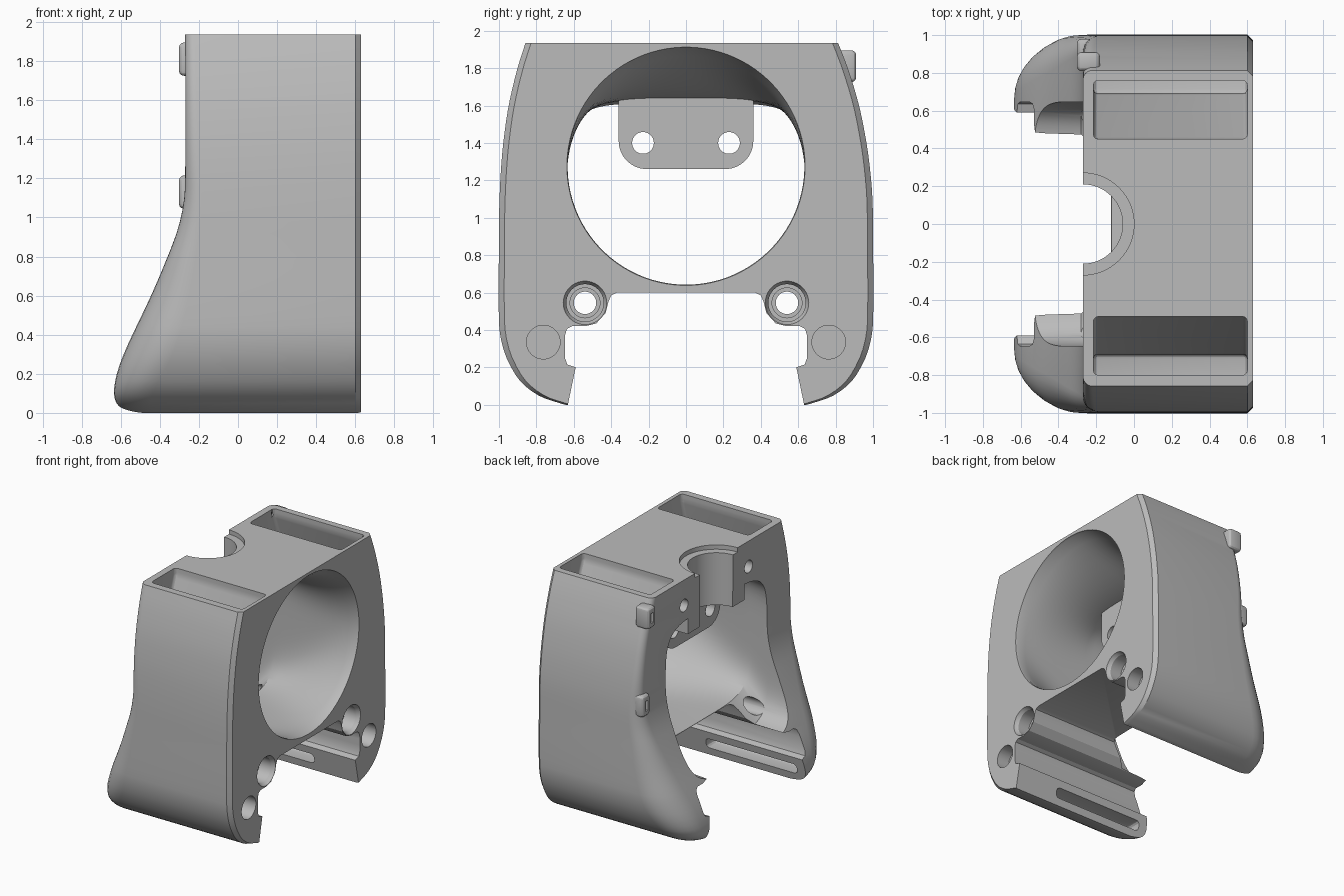
import bpy, bmesh, math
from mathutils import Vector

if "Cube" in bpy.data.objects:
    bpy.data.objects.remove(bpy.data.objects["Cube"])

grey = bpy.data.materials.new("plain grey")
grey.use_nodes = True
grey.diffuse_color = (0.5, 0.5, 0.5, 1)
grey.node_tree.nodes["Principled BSDF"].inputs["Base Color"].default_value = (0.5, 0.5, 0.5, 1)


def finish(name, bm):
    bmesh.ops.recalc_face_normals(bm, faces=bm.faces)
    mesh = bpy.data.meshes.new(name)
    bm.to_mesh(mesh)
    bm.free()
    mesh.materials.append(grey)
    ob = bpy.data.objects.new(name, mesh)
    bpy.context.collection.objects.link(ob)
    return ob


def loft(name, rings):
    """Skin matching closed rings and cap both ends."""
    bm = bmesh.new()
    loops = [[bm.verts.new(p) for p in ring] for ring in rings]
    n = len(loops[0])
    for a, b in zip(loops, loops[1:]):
        for i in range(n):
            j = (i + 1) % n
            bm.faces.new((a[i], a[j], b[j], b[i]))
    bm.faces.new(loops[0])
    bm.faces.new(loops[-1])
    return finish(name, bm)


def prism(name, outline, x0, x1, bevel=0):
    """Extrude a (y, z) outline along x."""
    ob = loft(name, [[(x, y, z) for y, z in outline] for x in (x0, x1)])
    if bevel:
        bm = bmesh.new()
        bm.from_mesh(ob.data)
        bmesh.ops.bevel(bm, geom=bm.edges[:], offset=bevel, segments=3,
                        profile=0.5, affect='EDGES')
        bm.to_mesh(ob.data)
        bm.free()
    return ob


def disc(y, z, r, n=40):
    return [(y + r * math.cos(i * math.tau / n), z + r * math.sin(i * math.tau / n)) for i in range(n)]


def box(name, x, y, z, bevel=0):
    return prism(name, [(y[0], z[0]), (y[1], z[0]), (y[1], z[1]), (y[0], z[1])], *x, bevel)


def upright(name, x, r, z0, z1):
    return loft(name, [[(x + a, b, z) for a, b in disc(0, 0, r, 64)] for z in (z0, z1)])


def combine(target, tool, operation='DIFFERENCE'):
    mod = target.modifiers.new(operation.lower(), 'BOOLEAN')
    mod.operation, mod.solver, mod.object = operation, 'EXACT', tool
    bpy.context.view_layer.objects.active = target
    bpy.ops.object.modifier_apply(modifier=mod.name)
    bpy.data.objects.remove(tool)


def sample(table, z):
    """Smooth interpolation through (z, value) pairs."""
    for i in range(len(table) - 1):
        (z0, v0), (z1, v1) = table[i], table[i + 1]
        if z <= z1:
            zp, vp = table[max(i - 1, 0)]
            zn, vn = table[min(i + 2, len(table) - 1)]
            h, t = z1 - z0, (z - z0) / (z1 - z0)
            m0, m1 = (v1 - vp) / (z1 - zp) * h, (vn - v0) / (zn - z0) * h
            return ((2*t**3 - 3*t*t + 1) * v0 + (t**3 - 2*t*t + t) * m0
                    + (3*t*t - 2*t**3) * v1 + (t**3 - t*t) * m1)
    return table[-1][1]


# Outer shell: horizontal sections with a flaring foot
half_width = [(0, .645), (.01, .68), (.045, .78), (.12, .88), (.23, .95), (.33, .985), (.44, 1),
              (.9, 1), (1.1, .997), (1.25, .985), (1.4, .965), (1.6, .925), (1.8, .865), (1.935, .813)]
back_edge = [(0, -.57), (.02, -.6), (.05, -.622), (.1, -.635), (.2, -.62), (.3, -.585), (.4, -.54),
             (.6, -.445), (.8, -.36), (.95, -.305), (1.1, -.275), (1.25, -.27), (1.935, -.27)]
fillet = [(0, .14), (.1, .2), (.3, .25), (.5, .22), (.9, .12), (1.3, .07), (1.935, .05)]


def section(z):
    w, x, r = sample(half_width, z), sample(back_edge, z), sample(fillet, z)
    lean = .045 * max(0, (z - 1.1) / .835) ** 1.3
    half = [(.63, w - .03), (.60, w)]
    half += [(x + r - r * math.sin(k * math.pi / 16), w - r + r * math.cos(k * math.pi / 16))
             for k in range(9)]
    return ([(a, b, z) for a, b in half]
            + [(a, -b - lean, z) for a, b in reversed(half)])


levels = [0, .005, .01, .02, .035, .05, .075, .1, .13, .16, .2, .25, .3, .35, .4, .44]
levels += [.5 + i * 1.435 / 24 for i in range(25)]
body = loft("duct_body", [section(z) for z in levels])


# Main cavity: round inlet easing into a rounded rectangle
def cavity_ring(x, a, bottom, top, power, n=96):
    ring = []
    for i in range(n):
        t = math.tau * (i + .5) / n
        c, s = math.cos(t), math.sin(t)
        ring.append((x, a * math.copysign(abs(c) ** (2 / power), c),
                     (top + bottom) / 2 + (top - bottom) / 2 * math.copysign(abs(s) ** (2 / power), s)))
    return ring


rings = [cavity_ring(.66, .645, .63, 1.92, 2), cavity_ring(.615, .633, .642, 1.908, 2)]
for i in range(1, 11):
    t = i / 10
    e = math.sin(t * math.pi / 2)
    rings.append(cavity_ring(.615 - .735 * t, .633 + .007 * e, .642 - .04 * t * t,
                             1.908 - .28 * e, 2 + 3 * t * t))
rings.append(cavity_ring(-.28, .645, .42, 1.61, 5.5))
rings.append(cavity_ring(-.9, .66, .4, 1.61, 6))
combine(body, loft("cavity_cutter", rings))

# Lower opening between the legs, leaving screw bosses
side = [(.37, .6), (.4, .585), (.415, .55), (.43, .49), (.48, .435), (.54, .42), (.61, .42),
        (.637, .405), (.647, .37), (.647, .25), (.635, .215), (.59, .2), (.642, -.05)]
combine(body, prism("leg_gap_cutter", side + [(-y, z) for y, z in reversed(side)], -1, 1))

# Mounting tab and the block behind it
corner = [(.21 + .15 * math.cos(k * math.pi / 16), 1.41 - .15 * math.sin(k * math.pi / 16)) for k in range(9)]
tab = [(.36, 1.75)] + corner
combine(body, prism("mounting_tab", tab + [(-y, z) for y, z in reversed(tab)], -.055, .02), 'UNION')
combine(body, box("notch_block", (-.268, -.01), (-.36, .36), (1.48, 1.78)), 'UNION')

# Cable clips on the back edge of the left-hand wall
for y, z in ((.86, 1.81), (.93, 1.13)):
    combine(body, box("cable_clip", (-.302, -.18), (y - .05, y + .05), (z - .085, z + .085), .025), 'UNION')
    combine(body, box("clip_slot", (-.33, -.28), (y - .015, y + .015), (z - .04, z + .04)))

# Round notch with a shallow counterbore
combine(body, upright("notch_cutter", -.27, .21, 1.3, 2.1))
combine(body, upright("notch_rim_cutter", -.27, .27, 1.9, 2.1))

for s in (1, -1):
    shift = 0 if s > 0 else .04
    # Side air duct, open at the top
    duct = [(.45 + shift, 2.1), (.45 + shift, 1.88), (.69, 1.3), (.69, .5), (.94, .5),
            (.945, 1.1), (.91, 1.45), (.76 + shift, 1.88), (.76 + shift, 2.1)]
    combine(body, prism("air_duct_cutter", [(s * y, z) for y, z in duct], -.215, .6, .025))
    # Outlet slot low on the inner face
    combine(body, box("outlet_slot_cutter", (-.56, .25), sorted((s * .5, s * .74)), (.06, .14), .03))
    # Screw holes, countersunk on the inlet face
    rings = [(.66, .125), (.625, .115), (.6, .1), (.5, .1), (.5, .08), (.42, .08), (.42, .06), (-.9, .06)]
    combine(body, loft("screw_cutter", [[(x, y, z) for y, z in disc(s * .54, .545, r)] for x, r in rings]))
    # Blind round pockets
    combine(body, prism("pocket_cutter", disc(s * .763, .335, .09), .52, .7))
    # Tab holes and rear screw holes
    combine(body, prism("tab_hole_cutter", disc(s * .23, 1.4, .058), -.2, .2))
    combine(body, prism("rear_hole_cutter", disc(s * .41, 1.73, .05), -.4, -.12))

bpy.ops.object.select_all(action='DESELECT')
body.select_set(True)
bpy.context.view_layer.objects.active = body
bpy.ops.object.shade_smooth_by_angle(angle=math.radians(28))
